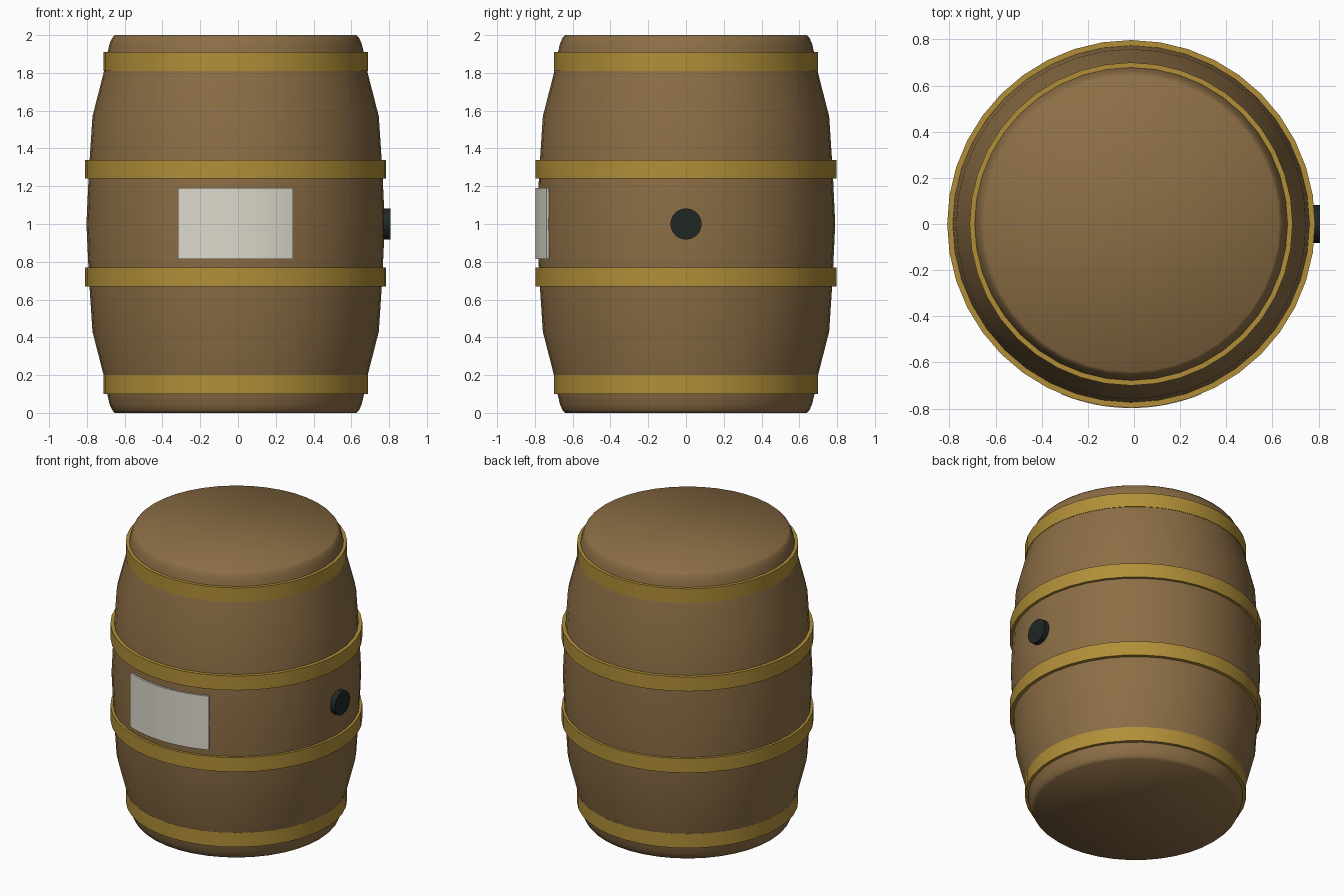
import bpy, bmesh
from math import sin, cos, pi, radians

if "Cube" in bpy.data.objects:
    bpy.data.objects.remove(bpy.data.objects["Cube"])

AXIS_X = -0.0125
SIDES = 40


def material(name, rgb):
    m = bpy.data.materials.new(name)
    m.diffuse_color = (*rgb, 1)
    m.use_nodes = True
    m.node_tree.nodes["Principled BSDF"].inputs["Base Color"].default_value = m.diffuse_color
    return m


wood = material("wood", (0.26, 0.155, 0.06))
brass = material("brass", (0.44, 0.275, 0.04))
paper = material("paper", (0.72, 0.69, 0.6))
dark = material("dark", (0.014, 0.02, 0.017))


def finish(bm, name, mat, angle=35):
    bmesh.ops.recalc_face_normals(bm, faces=bm.faces)
    me = bpy.data.meshes.new(name)
    bm.to_mesh(me)
    bm.free()
    ob = bpy.data.objects.new(name, me)
    bpy.context.collection.objects.link(ob)
    me.materials.append(mat)
    bpy.ops.object.select_all(action='DESELECT')
    ob.select_set(True)
    bpy.context.view_layer.objects.active = ob
    bpy.ops.object.shade_smooth_by_angle(angle=radians(angle))
    return ob


def lathe(name, profile, mat, closed, angle=35):
    """Revolve (radius, z) points; closed joins last to first, otherwise cap the ends."""
    bm = bmesh.new()
    rings = [[bm.verts.new((AXIS_X + r * cos(2 * pi * i / SIDES), r * sin(2 * pi * i / SIDES), z))
              for i in range(SIDES)] for r, z in profile]
    pairs = list(zip(rings, rings[1:]))
    if closed:
        pairs.append((rings[-1], rings[0]))
    else:
        bm.faces.new(rings[0])
        bm.faces.new(rings[-1])
    for a, b in pairs:
        for i in range(SIDES):
            j = (i + 1) % SIDES
            bm.faces.new((a[i], a[j], b[j], b[i]))
    return finish(bm, name, mat, angle)


# Bulging body, symmetric about its middle
half = [(0.64, 0), (0.654, 0.015), (0.667, 0.045), (0.678, 0.09), (0.699, 0.2),
        (0.758, 0.43), (0.777, 0.72)]
profile = half + [(0.79, 1.0)] + [(r, 2 - z) for r, z in reversed(half)]
lathe("barrel_body", profile, wood, False, 60)

# Metal hoops
for name, z, r in (("hoop_bottom", 0.15, 0.70), ("hoop_lower", 0.72, 0.797),
                   ("hoop_upper", 1.29, 0.797), ("hoop_top", 1.86, 0.70)):
    i = r - 0.025
    lathe(name, [(i, z - 0.05), (r, z - 0.05), (r, z + 0.05), (i, z + 0.05)], brass, True)

# Curved label on the front
bm = bmesh.new()
cols = []
for k in range(13):
    a = -pi / 2 + 0.391 * (k / 6 - 1)
    cols.append([bm.verts.new((AXIS_X + r * cos(a), r * sin(a), z))
                 for r, z in ((0.785, 0.815), (0.798, 0.815), (0.798, 1.19), (0.785, 1.19))])
for a, b in zip(cols, cols[1:]):
    for i in range(4):
        j = (i + 1) % 4
        bm.faces.new((a[i], a[j], b[j], b[i]))
bm.faces.new(cols[0])
bm.faces.new(cols[-1])
finish(bm, "label", paper)

# Bung plug on the right side
bpy.ops.mesh.primitive_cylinder_add(vertices=32, radius=0.082, depth=0.06,
                                    location=(0.777, 0, 1.0), rotation=(0, pi / 2, 0))
plug = bpy.context.object
plug.name = "bung_plug"
plug.data.materials.append(dark)
bpy.ops.object.shade_smooth_by_angle(angle=radians(35))
